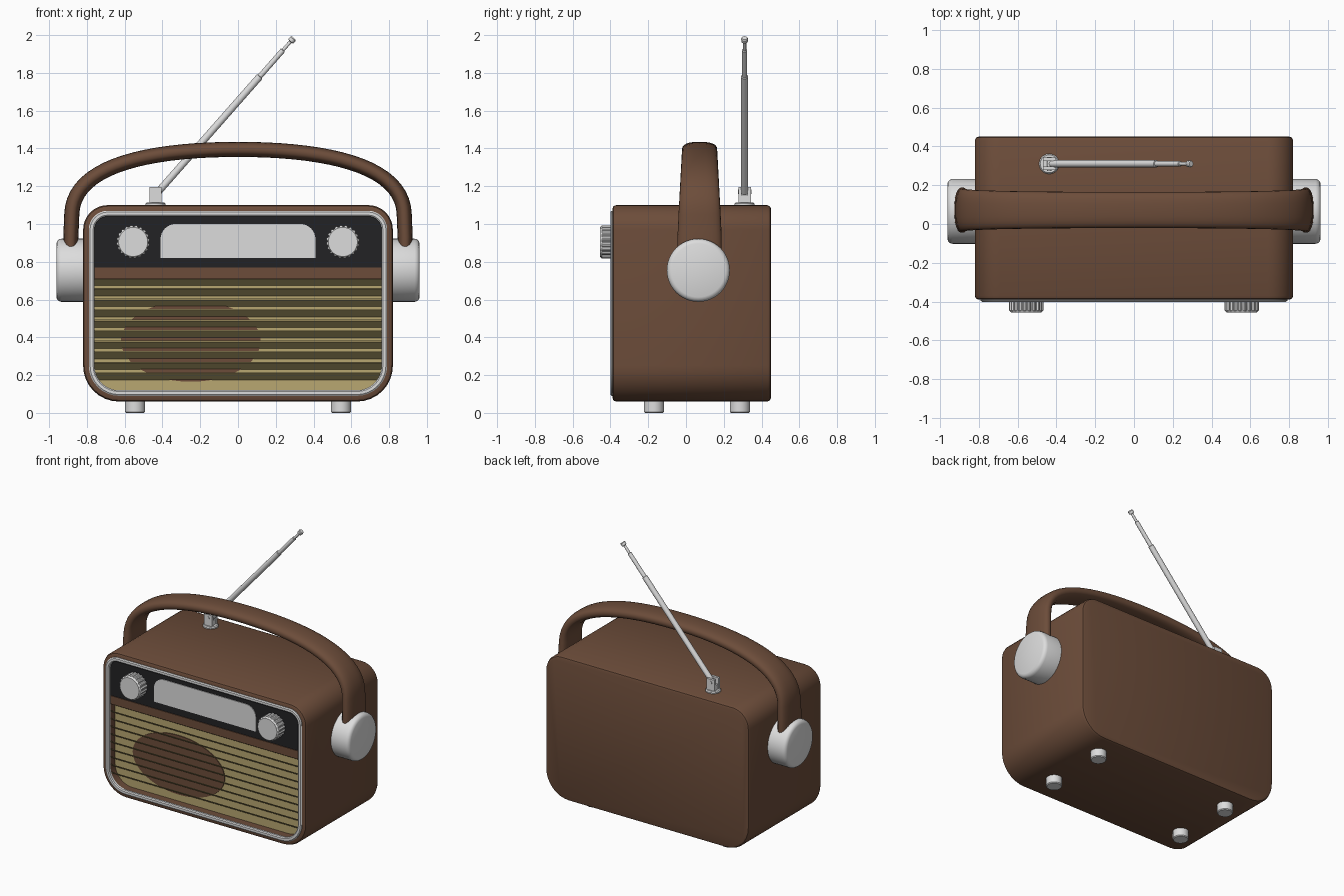
import bpy, bmesh, math
from mathutils import Vector
from mathutils.geometry import interpolate_bezier

if "Cube" in bpy.data.objects:
    bpy.data.objects.remove(bpy.data.objects["Cube"])


def material(name, r, g, b):
    m = bpy.data.materials.new(name)
    m.diffuse_color = (r, g, b, 1)
    m.use_nodes = True
    m.node_tree.nodes["Principled BSDF"].inputs["Base Color"].default_value = m.diffuse_color
    return m


BROWN = material("brown_leather", 0.150, 0.073, 0.042)
CHROME = material("light_chrome", 0.72, 0.72, 0.72)
BLACK = material("black_panel", 0.016, 0.016, 0.018)
TAN = material("tan_grille", 0.485, 0.390, 0.165)


def loft(name, loops, mat, ring=False, end_mat=None):
    """Skin a list of equal point loops; cap both ends or close into a ring."""
    bm = bmesh.new()
    rows = [[bm.verts.new(p) for p in loop] for loop in loops]
    n = len(rows[0])
    pairs = list(zip(rows, rows[1:]))
    if ring:
        pairs.append((rows[-1], rows[0]))
    for a, b in pairs:
        for i in range(n):
            bm.faces.new((a[i], a[(i + 1) % n], b[(i + 1) % n], b[i]))
    if not ring:
        bm.faces.new(rows[0])
        bm.faces.new(rows[-1]).material_index = 1 if end_mat else 0
    bmesh.ops.recalc_face_normals(bm, faces=bm.faces)
    me = bpy.data.meshes.new(name)
    bm.to_mesh(me)
    bm.free()
    me.materials.append(mat)
    if end_mat:
        me.materials.append(end_mat)
    ob = bpy.data.objects.new(name, me)
    bpy.context.collection.objects.link(ob)
    return ob


def rrect(y, hx, z0, z1, rt, rb, steps=8):
    """Rounded rectangle in the xz plane, top radius rt and bottom radius rb."""
    pts = []
    for cx, cz, r, a0 in ((hx - rt, z1 - rt, rt, 0), (rt - hx, z1 - rt, rt, 90),
                          (rb - hx, z0 + rb, rb, 180), (hx - rb, z0 + rb, rb, 270)):
        for k in range(steps + 1):
            a = math.radians(a0 + 90 * k / steps)
            pts.append((cx + r * math.cos(a), y, cz + r * math.sin(a)))
    return pts


def outline(y, inset):
    """Body outline shrunk by an inset."""
    return rrect(y, 0.82 - inset, 0.06 + inset, 1.10 - inset, 0.13 - inset, 0.19 - inset)


def circle(center, axis, r, n=40, r2=None):
    """Circle around an axis; r2 alternates the radius for fluting."""
    axis = Vector(axis).normalized()
    u = axis.orthogonal().normalized()
    v = axis.cross(u)
    out = []
    for i in range(n):
        a = 2 * math.pi * i / n
        rad = r2 if r2 and (i // 2) % 2 else r
        out.append(Vector(center) + rad * (math.cos(a) * u + math.sin(a) * v))
    return out


def box(name, x0, x1, y0, y1, z0, z1, mat):
    q = [(x0, y0), (x1, y0), (x1, y1), (x0, y1)]
    return loft(name, [[(x, y, z) for x, y in q] for z in (z0, z1)], mat)


# Body shell with a recessed front; the recess floor is the tan backing
loft("body", [outline(y, i) for y, i in (
    (0.45, 0.02), (0.445, 0.007), (0.43, 0), (-0.37, 0), (-0.384, 0.006),
    (-0.39, 0.02), (-0.39, 0.055), (-0.32, 0.055))], BROWN, end_mat=TAN)

# Chrome trim ring
loft("front_trim", [outline(y, i) for y, i in (
    (-0.38, 0.03), (-0.395, 0.03), (-0.401, 0.037), (-0.401, 0.053),
    (-0.395, 0.06), (-0.38, 0.06))], CHROME, ring=True)

# Upper control panel, dial window and divider strip
loft("control_panel", [rrect(y, 0.765, 0.77, 1.045, 0.075, 0.002) for y in (-0.375, -0.31)], BLACK)
loft("dial_window", [rrect(y, 0.41, 0.82, 1.0, 0.08, 0.002) for y in (-0.38, -0.373)], CHROME)
box("divider_strip", -0.765, 0.765, -0.38, -0.31, 0.71, 0.77, BROWN)

# Speaker plate behind the louvres
loft("speaker_plate", [[(-0.25 + 0.37 * math.cos(a), y, 0.38 + 0.215 * math.sin(a))
                        for a in [2 * math.pi * k / 48 for k in range(48)]]
                       for y in (-0.326, -0.318)], BROWN)

# Grille louvres, front edge tilted up
for i in range(10):
    z = 0.172 + 0.0557 * i
    prof = [(-0.375, z + 0.037), (-0.375, z + 0.043), (-0.318, z + 0.006), (-0.318, z)]
    loft("grille_slat", [[(x, y, zz) for y, zz in prof] for x in (-0.765, 0.765)], TAN)

for s in (-1, 1):
    # Fluted knobs
    k = (s * 0.555, s * 0, 0.905)
    loft("knob", [circle((k[0], y, k[2]), (0, 1, 0), r, 80, r2) for y, r, r2 in (
        (-0.36, 0.088, 0.082), (-0.445, 0.088, 0.082), (-0.456, 0.077, 0.077))], CHROME)
    # Side hubs holding the handle
    loft("handle_hub", [circle((s * x, 0.065, 0.755), (1, 0, 0), r, 48) for x, r in (
        (0.80, 0.167), (0.935, 0.167), (0.948, 0.163), (0.957, 0.155), (0.962, 0.142))], CHROME)
    # Feet
    for y in (-0.17, 0.285):
        loft("foot", [circle((s * 0.545, y, z), (0, 0, 1), r, 28) for z, r in (
            (0, 0.048), (0.006, 0.053), (0.08, 0.053))], CHROME)

# Carrying handle: oval section swept along an arch
half = [Vector((0.885, 0, 0.80)), Vector((0.885, 0, 0.93))]
half += interpolate_bezier(Vector((0.88, 0, 1.05)), Vector((0.875, 0, 1.30)),
                           Vector((0.5, 0, 1.395)), Vector((0, 0, 1.395)), 20)
path = half + [Vector((-p.x, 0, p.z)) for p in half[-2::-1]]
loops = []
for i, p in enumerate(path):
    t = (path[min(i + 1, len(path) - 1)] - path[max(i - 1, 0)]).normalized()
    side = Vector((t.z, 0, -t.x))
    w = 0.117 - 0.024 * min(1, max(0, (p.z - 0.95) / 0.445))
    loop = []
    for k in range(24):
        c, d = math.cos(math.pi * k / 12), math.sin(math.pi * k / 12)
        e = lambda v: math.copysign(abs(v) ** 0.8, v)
        loop.append(p + side * 0.04 * e(c) + Vector((0, 0.072 + w * e(d), 0)))
    loops.append(loop)
loft("carry_handle", loops, BROWN)

# Antenna mount: disc, two cheeks and a pivot pin
AX, AY = -0.437, 0.31
loft("antenna_base", [circle((AX, AY, z), (0, 0, 1), r, 32) for z, r in (
    (1.09, 0.052), (1.108, 0.052), (1.115, 0.046))], CHROME)
for s in (-1, 1):
    y = AY + s * 0.024
    box("antenna_cheek", AX - 0.032, AX + 0.032, y - 0.009, y + 0.009, 1.10, 1.195, CHROME)
box("antenna_block", AX - 0.028, AX + 0.028, AY - 0.02, AY + 0.02, 1.10, 1.15, CHROME)
loft("antenna_pin", [circle((AX, y, 1.17), (0, 1, 0), 0.012, 16)
                     for y in (AY - 0.036, AY + 0.036)], CHROME)

# Telescopic rod in narrowing sections with a tip
a, b = Vector((AX + 0.01, AY, 1.165)), Vector((0.295, AY, 1.985))
rod = [(0, 0.019), (0.75, 0.019), (0.752, 0.014), (0.92, 0.014), (0.922, 0.009),
       (0.975, 0.009), (0.978, 0.017), (0.994, 0.018), (1, 0.014)]
loft("antenna_rod", [circle(a.lerp(b, t), b - a, r, 20) for t, r in rod], CHROME)

# Smooth shading with sharp edges kept
bpy.ops.object.select_all(action='SELECT')
bpy.context.view_layer.objects.active = bpy.context.collection.objects[0]
bpy.ops.object.shade_smooth_by_angle(angle=math.radians(32))
